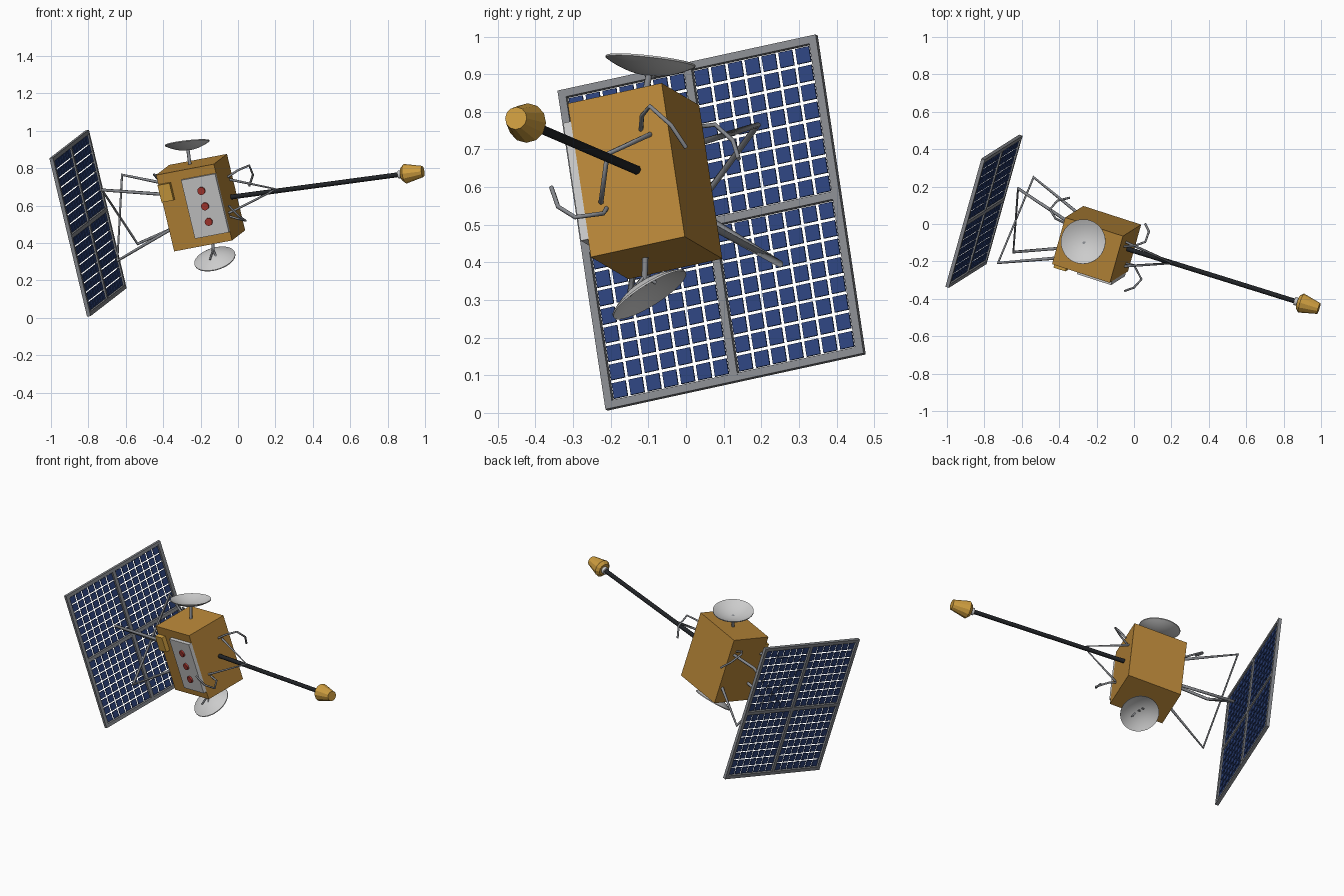
import bpy, bmesh, math
from mathutils import Vector, Matrix

if "Cube" in bpy.data.objects:
    bpy.data.objects.remove(bpy.data.objects["Cube"])

# Spacecraft axes: N along the boom, U across, W up
U = Vector((0.265, 0.942, 0.205)).normalized()
W = Vector((-0.231, -0.151, 0.961))
W = (W - U * W.dot(U)).normalized()
N = U.cross(W)
BODY = Vector((-0.2, -0.109, 0.616))
PANEL = Vector((-0.802, 0.068, 0.506))


def material(name, r, g, b):
    m = bpy.data.materials.new(name)
    m.diffuse_color = (r, g, b, 1)
    m.use_nodes = True
    m.node_tree.nodes["Principled BSDF"].inputs["Base Color"].default_value = m.diffuse_color
    return m


FOIL = material("foil", 0.48, 0.24, 0.04)
GOLD = material("gold", 0.62, 0.34, 0.05)
BLUE = material("cell_blue", 0.025, 0.055, 0.2)
WHITE = material("white", 0.78, 0.78, 0.75)
PALE = material("pale_plate", 0.6, 0.6, 0.58)
RED = material("red", 0.4, 0.04, 0.03)
BLACK = material("black", 0.015, 0.017, 0.02)
STEEL = material("steel", 0.24, 0.25, 0.27)


def frame(origin, a=0, b=0, c=0):
    m = Matrix((N, U, W)).transposed().to_4x4()
    m.translation = origin + N * a + U * b + W * c
    return m


def finish(name, bm, mat, smooth=False):
    bmesh.ops.recalc_face_normals(bm, faces=bm.faces)
    me = bpy.data.meshes.new(name)
    bm.to_mesh(me)
    bm.free()
    ob = bpy.data.objects.new(name, me)
    bpy.context.collection.objects.link(ob)
    me.materials.append(mat)
    if smooth:
        bpy.ops.object.select_all(action='DESELECT')
        ob.select_set(True)
        bpy.context.view_layer.objects.active = ob
        bpy.ops.object.shade_smooth_by_angle(angle=math.radians(40))
    return ob


def boxes(name, origin, items, mat):
    """items: (centre in N,U,W), (size in N,U,W)"""
    bm = bmesh.new()
    for pos, size in items:
        m = frame(origin, *pos) @ Matrix.Diagonal((*size, 1))
        bmesh.ops.create_cube(bm, size=1, matrix=m)
    return finish(name, bm, mat)


def lathe(name, origin, axis, profile, mat, sides, smooth=True):
    """profile: (radius, distance along axis)"""
    bm = bmesh.new()
    rot = Vector(axis).to_track_quat('Z', 'Y').to_matrix().to_4x4()
    m = Matrix.Translation(origin) @ rot
    vs = [bm.verts.new(m @ Vector((r, 0, h))) for r, h in profile]
    es = [bm.edges.new(p) for p in zip(vs, vs[1:])]
    bmesh.ops.spin(bm, geom=vs + es, cent=origin, axis=m.to_3x3() @ Vector((0, 0, 1)),
                   steps=sides, angle=math.tau)
    bmesh.ops.remove_doubles(bm, verts=bm.verts, dist=1e-4)
    return finish(name, bm, mat, smooth)


def tube(name, points, radius, mat=STEEL):
    cu = bpy.data.curves.new(name, 'CURVE')
    cu.dimensions = '3D'
    cu.bevel_depth = radius
    cu.bevel_resolution = 2
    cu.use_fill_caps = True
    sp = cu.splines.new('POLY')
    sp.points.add(len(points) - 1)
    for p, co in zip(sp.points, points):
        p.co = (*co, 1)
    ob = bpy.data.objects.new(name, cu)
    bpy.context.collection.objects.link(ob)
    cu.materials.append(mat)


def dish(name, rim_centre, axis, radius, depth):
    n = 8
    inner = [(radius * i / n, -depth * (1 - (i / n) ** 2)) for i in range(n + 1)]
    outer = [(r, h - 0.005) for r, h in reversed(inner)]
    lathe(name, Vector(rim_centre), axis, inner + outer, WHITE, 32)


# Main body, instrument plate, side box
boxes("body", BODY, [((0, 0, 0), (0.33, 0.265, 0.424))], FOIL)
boxes("instrument_plate", BODY, [((0.068, -0.142, 0), (0.194, 0.022, 0.325))], PALE)
boxes("side_box", BODY, [((-0.128, -0.144, 0.112), (0.068, 0.03, 0.095))], GOLD)
for i in (-1, 0, 1):
    lathe(f"sensor_{i + 2}", frame(BODY, 0.07, -0.15, 0.086 * i).translation, -U,
          [(0, 0), (0.021, 0), (0.021, 0.013), (0, 0.013)], RED, 16)

# Solar panel frame with cross bars
PW, PH, BAR = 0.728, 0.88, 0.021
bars = [((0, y * (PW - BAR) / 2, 0), (0.02, BAR, PH)) for y in (-1, 0, 1)]
bars += [((0, 0, z * (PH - BAR) / 2), (0.0196, PW, BAR)) for z in (-1, 0, 1)]
boxes("panel_frame", PANEL, bars, STEEL)

# Solar cells in four quarters
COLS, ROWS, GAP = 7, 8, 0.009
qw, qh = (PW - 3 * BAR) / 2, (PH - 3 * BAR) / 2
cw, ch = qw / COLS, qh / ROWS
cells = []
for sy in (-1, 1):
    for sz in (-1, 1):
        for i in range(COLS):
            for j in range(ROWS):
                y = sy * (BAR / 2 + (i + 0.5) * cw)
                z = sz * (BAR / 2 + (j + 0.5) * ch)
                cells.append(((0, y, z), (0.006, cw - GAP, ch - GAP)))
boxes("solar_cells", PANEL, cells, BLUE)

# Truss between body and panel: two crossing braces
tube("rear_strut_a", [(-0.39, -0.18, 0.66), (-0.727, -0.208, 0.684),
                      (-0.537, 0.25, 0.396), (-0.29, 0.05, 0.505)], 0.009)
tube("rear_strut_b", [(-0.35, 0.01, 0.71), (-0.62, 0.19, 0.765),
                      (-0.645, -0.15, 0.305), (-0.34, -0.125, 0.485)], 0.009)

# Boom with probe head
BASE, TIP = Vector((-0.045, -0.13, 0.645)), Vector((0.988, -0.452, 0.783))
D = (TIP - BASE).normalized()
tube("boom", [BASE, TIP - D * 0.12], 0.013, BLACK)
lathe("boom_collar", TIP - D * 0.137, D, [(0, 0), (0.022, 0), (0.022, 0.03), (0, 0.03)], WHITE, 16)
lathe("probe_head", TIP - D * 0.118, D,
      [(0, 0), (0.036, 0), (0.053, 0.018), (0.03, 0.118), (0, 0.118)], GOLD, 12, False)
tube("boom_brace", [(-0.045, -0.096, 0.74), (0.206, -0.209, 0.688), (-0.05, -0.226, 0.56)], 0.007)

# Dishes and their mounts
dish("upper_dish", (-0.272, -0.094, 0.937), (-0.109, 0.113, 1), 0.12, 0.036)
tube("upper_mount", [(-0.256, -0.115, 0.81), (-0.268, -0.098, 0.902)], 0.009)
dish("lower_dish", (-0.123, -0.096, 0.313), (0.25, 0.515, -0.82), 0.113, 0.034)
HUB = (-0.133, -0.11, 0.365)
tube("lower_mount", [(-0.135, -0.108, 0.42), HUB, (-0.131, -0.112, 0.34)], 0.008)
for i, foot in enumerate([(-0.15, -0.155, 0.312), (-0.11, -0.15, 0.312), (-0.14, -0.08, 0.345)]):
    tube(f"lower_mount_leg_{i + 1}", [HUB, foot], 0.005)

# Bent whip antennas
hooks = [
    [(-0.06, -0.12, 0.75), (0.0, -0.117, 0.79), (0.06, -0.096, 0.815), (0.08, -0.04, 0.765), (0.06, 0.0, 0.705)],
    [(-0.05, -0.21, 0.545), (0.0, -0.22, 0.53), (0.04, -0.295, 0.52), (0.0, -0.34, 0.548), (-0.05, -0.358, 0.6)],
    [(-0.36, 0.0, 0.73), (-0.42, 0.03, 0.76), (-0.45, 0.077, 0.766), (-0.41, 0.125, 0.723), (-0.345, 0.14, 0.675)],
]
for i, pts in enumerate(hooks):
    tube(f"antenna_{i + 1}", pts, 0.006)
